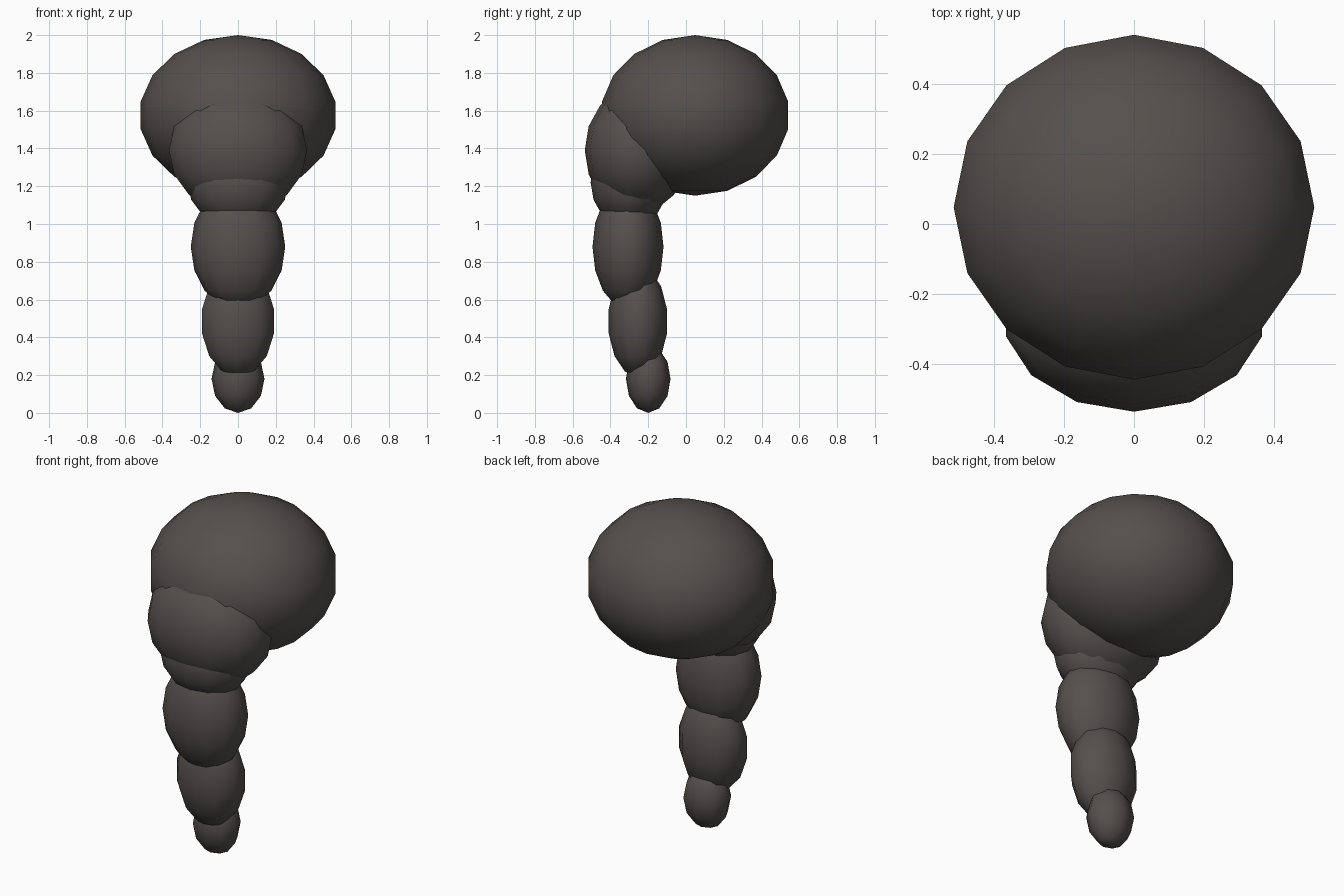
import bpy, bmesh
from mathutils import Matrix, Vector

if "Cube" in bpy.data.objects:
    bpy.data.objects.remove(bpy.data.objects["Cube"])

charcoal = bpy.data.materials.new("charcoal")
charcoal.diffuse_color = (0.09, 0.08, 0.076, 1)
charcoal.use_nodes = True
charcoal.node_tree.nodes["Principled BSDF"].inputs["Base Color"].default_value = charcoal.diffuse_color


def ellipsoid(name, segments, rings, centre, radii):
    """Smooth low-poly ellipsoid with a vertical pole axis."""
    bm = bmesh.new()
    matrix = Matrix.Translation(Vector(centre)) @ Matrix.Diagonal((*radii, 1))
    bmesh.ops.create_uvsphere(bm, u_segments=segments, v_segments=rings,
                              radius=1, matrix=matrix)
    for face in bm.faces:
        face.smooth = True
    mesh = bpy.data.meshes.new(name)
    bm.to_mesh(mesh)
    bm.free()
    mesh.materials.append(charcoal)
    obj = bpy.data.objects.new(name, mesh)
    bpy.context.collection.objects.link(obj)
    return obj


# Large bulb on top, then body segments tapering to the tip
ellipsoid("bulb", 16, 9, (0, 0.048, 1.575), (0.523, 0.5, 0.425))
ellipsoid("collar", 14, 8, (0, -0.26, 1.39), (0.375, 0.276, 0.335))
ellipsoid("neck", 12, 8, (0, -0.3, 1.22), (0.268, 0.205, 0.24))
ellipsoid("upper_segment", 12, 8, (0, -0.307, 0.88), (0.25, 0.188, 0.33))
ellipsoid("lower_segment", 10, 7, (0, -0.255, 0.485), (0.205, 0.158, 0.295))
ellipsoid("tip", 8, 6, (0, -0.2, 0.18), (0.14, 0.118, 0.18))
